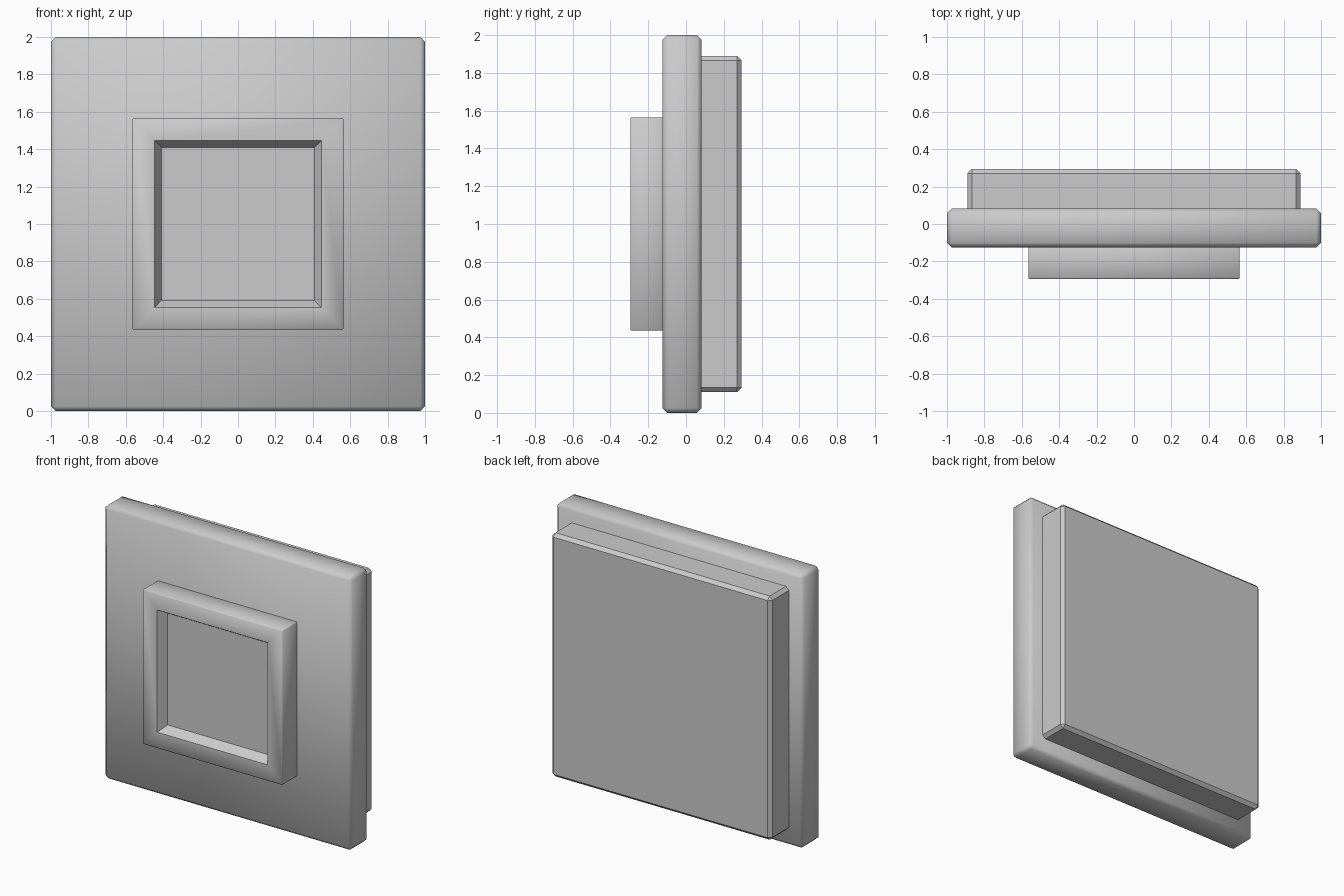
import bpy, bmesh, math
from mathutils import Vector

if "Cube" in bpy.data.objects:
    bpy.data.objects.remove(bpy.data.objects["Cube"])


def slab(name, half, y0, y1, bevel, smooth=None, recess=None):
    """Square bevelled slab centred on z = 1, spanning y0..y1."""
    bm = bmesh.new()
    bmesh.ops.create_cube(bm, size=1)
    bmesh.ops.scale(bm, vec=(2 * half, y1 - y0, 2 * half), verts=bm.verts)
    bmesh.ops.translate(bm, vec=(0, (y0 + y1) / 2, 1), verts=bm.verts)
    bmesh.ops.bevel(bm, geom=bm.edges[:], offset=bevel, segments=1,
                    profile=0.5, affect='EDGES')
    if recess:
        # Front rim, then sloped walls down to the sunken panel
        rim, slope, depth = recess
        front = min(bm.faces, key=lambda f: f.calc_center_median().y)
        bmesh.ops.inset_region(bm, faces=[front], thickness=rim - bevel)
        bmesh.ops.inset_region(bm, faces=[front], thickness=slope)
        bmesh.ops.translate(bm, vec=Vector((0, depth, 0)), verts=front.verts)
    bmesh.ops.recalc_face_normals(bm, faces=bm.faces)
    mesh = bpy.data.meshes.new(name)
    bm.to_mesh(mesh)
    bm.free()
    obj = bpy.data.objects.new(name, mesh)
    bpy.context.collection.objects.link(obj)
    if smooth:
        bpy.ops.object.select_all(action='DESELECT')
        obj.select_set(True)
        bpy.context.view_layer.objects.active = obj
        bpy.ops.object.shade_smooth_by_angle(angle=math.radians(smooth))
    return obj


# Large square wall plate with softened edges
slab("wall_plate", 1.0, -0.125, 0.083, 0.025, smooth=50)

# Chamfered housing behind the plate
slab("back_housing", 0.89, 0.03, 0.295, 0.024)

# Raised button frame with a sloped recess on the front
slab("button_frame", 0.565, -0.295, -0.09, 0.006, smooth=52,
     recess=(0.165, 0.055, 0.065))
